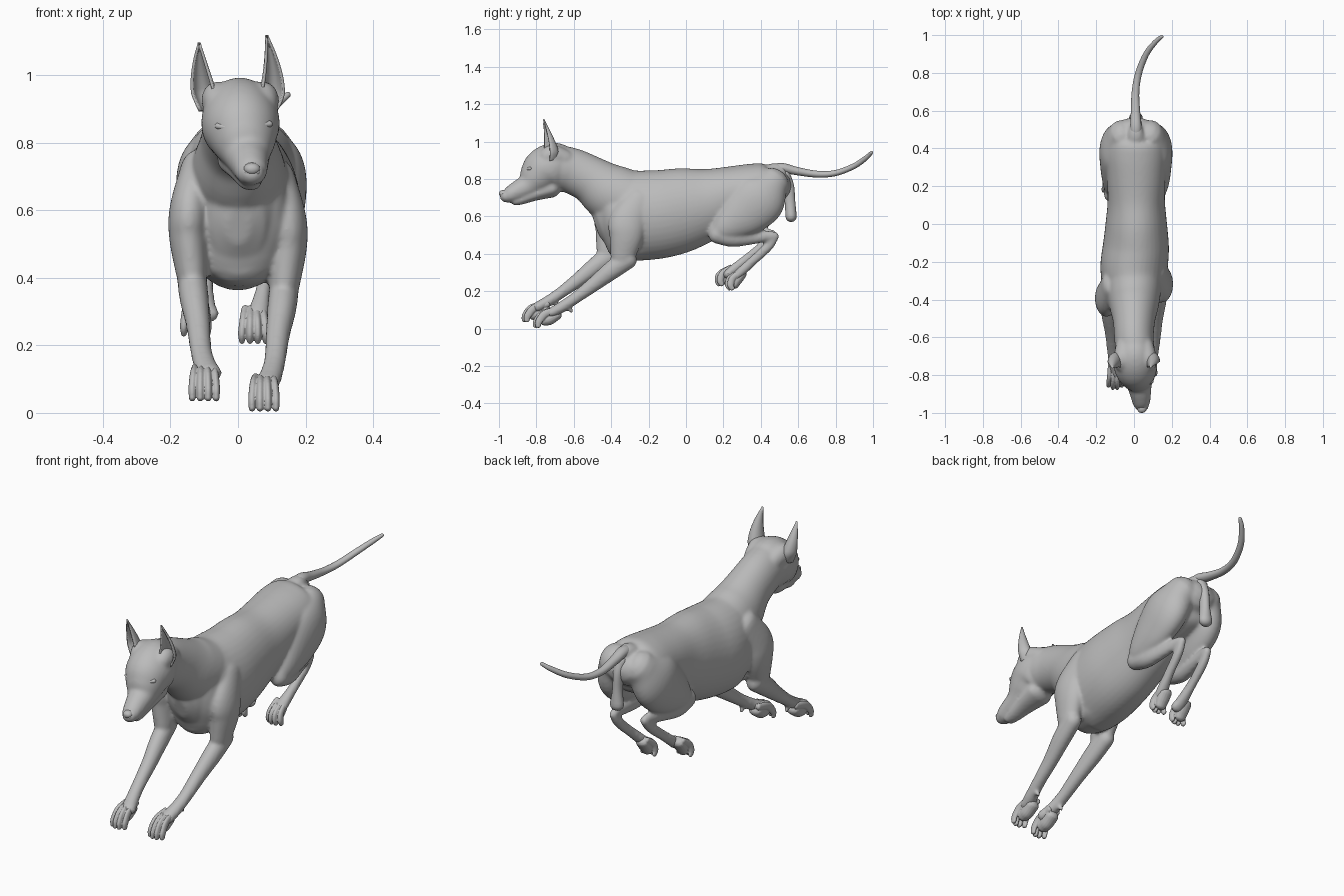
import bpy, bmesh, math
from mathutils import Vector

coat = bpy.data.materials.new("grey_coat")
coat.diffuse_color = (0.5, 0.5, 0.5, 1)
MID = 0.01  # x of the body's mid plane


def spline(rows, steps=5):
    """Catmull-Rom through rows of (x, y, z, half_width, half_height)."""
    rows = [Vector(r) for r in rows]
    p = [rows[0] * 2 - rows[1]] + rows + [rows[-1] * 2 - rows[-2]]
    out = []
    for i in range(1, len(p) - 2):
        a, b, c, d = p[i - 1:i + 3]
        for k in range(steps):
            t = k / steps
            out.append(0.5 * (2 * b + (c - a) * t + (2 * a - 5 * b + 4 * c - d) * t * t
                              + (3 * b - a - 3 * c + d) * t ** 3))
    return out + [rows[-1]]


def tube(bm, rows, n=40):
    """Oval tube with rounded ends."""
    pts = spline(rows)
    pos = [Vector(p[:3]) for p in pts]
    rings = []
    for i, p in enumerate(pts):
        t = (pos[min(i + 1, len(pos) - 1)] - pos[max(i - 1, 0)]).normalized()
        rings.append((pos[i], t, max(p[3], 0.002), max(p[4], 0.002)))

    def cap(ring, sign):
        c, t, w, h = ring
        r = min(w, h)
        return [(c + t * sign * r * math.sin(a), t, w * math.cos(a), h * math.cos(a))
                for a in (0.45, 0.9, 1.3)]
    rings = cap(rings[0], -1)[::-1] + rings + cap(rings[-1], 1)
    loops = []
    for c, t, w, h in rings:
        s = Vector((1, 0, 0))
        s = (s - t * s.dot(t)).normalized()
        u = s.cross(t)
        loops.append([bm.verts.new(c + s * w * math.cos(a) + u * h * math.sin(a))
                      for a in (2 * math.pi * k / n for k in range(n))])
    for a, b in zip(loops, loops[1:]):
        for k in range(n):
            bm.faces.new((a[k], a[(k + 1) % n], b[(k + 1) % n], b[k]))
    bm.faces.new(loops[0][::-1])
    bm.faces.new(loops[-1])


def finish(bm, name):
    bmesh.ops.recalc_face_normals(bm, faces=bm.faces)
    me = bpy.data.meshes.new(name)
    bm.to_mesh(me)
    bm.free()
    me.materials.append(coat)
    me.shade_smooth()
    ob = bpy.data.objects.new(name, me)
    bpy.context.collection.objects.link(ob)
    return ob


def part(name, *tubes, n=16):
    bm = bmesh.new()
    for rows in tubes:
        tube(bm, rows, n)
    return finish(bm, name)


def blend(ob, voxel, smooth):
    """Fuse overlapping tubes into one soft skin."""
    mod = ob.modifiers.new("blend", 'REMESH')
    mod.mode = 'VOXEL'
    mod.voxel_size = voxel
    mod.use_smooth_shade = True
    mod = ob.modifiers.new("soften", 'SMOOTH')
    mod.factor = 0.5
    mod.iterations = smooth


def place(rows, side, dx=0.0, dy=0.0, dz=0.0):
    return [(MID + side * (x - MID) + dx, y + dy, z + dz, w, h) for x, y, z, w, h in rows]


# Torso from rump to chest, breast, brisket, neck, skull, muzzle and jaw
torso = [(.012, .475, .765, .125, .09), (.01, .44, .757, .15, .128), (.01, .37, .742, .16, .142),
         (.012, .25, .715, .155, .155), (.012, .12, .67, .152, .192), (.012, 0, .64, .163, .222),
         (.01, -.12, .615, .175, .235), (0, -.23, .605, .178, .24), (0, -.32, .603, .165, .238),
         (0, -.365, .59, .13, .20)]
breast = [(0, -.35, .75, .12, .10), (0, -.372, .66, .14, .105), (0, -.364, .56, .15, .10),
          (0, -.345, .47, .13, .09)]
brisket = [(.003, -.355, .445, .10, .07), (.003, -.27, .435, .115, .066), (.005, -.17, .45, .10, .066)]
neck = [(0, -.20, .68, .13, .16), (0, -.31, .69, .145, .16), (0, -.41, .73, .135, .155),
        (0, -.51, .797, .112, .127), (0, -.60, .84, .104, .122), (.005, -.67, .86, .105, .12)]
head = [(0, -.64, .862, .095, .11), (.005, -.70, .866, .113, .128), (.01, -.76, .845, .114, .12),
        (.02, -.81, .797, .092, .095), (.028, -.85, .76, .068, .066),
        (.035, -.905, .733, .055, .054), (.04, -.95, .712, .046, .042), (.042, -.962, .708, .038, .034)]
jaw = [(.012, -.72, .75, .075, .05), (.025, -.81, .718, .056, .035),
       (.034, -.88, .688, .04, .025), (.038, -.915, .674, .03, .016)]

# Limb paths for the right side; the left side is mirrored and shifted
shoulder = [(.12, -.24, .69, .05, .08), (.143, -.31, .57, .06, .10),
            (.147, -.32, .49, .057, .09), (.137, -.34, .38, .046, .065)]
forearm = [(.137, -.31, .375, .044, .055), (.13, -.40, .31, .043, .05), (.118, -.50, .232, .036, .039),
           (.11, -.60, .158, .032, .031), (.098, -.67, .112, .034, .03), (.084, -.72, .085, .038, .028)]
thigh = [(.085, .468, .78, .075, .088), (.116, .40, .70, .085, .14), (.125, .31, .62, .074, .13),
         (.13, .22, .55, .056, .085), (.125, .17, .515, .043, .05)]
shank = [(.125, .165, .505, .045, .05), (.12, .25, .485, .042, .048), (.105, .36, .487, .03, .036),
         (.095, .44, .495, .023, .028), (.09, .475, .492, .021, .026)]
foot = [(.09, .475, .495, .021, .024), (.085, .44, .44, .023, .026), (.075, .36, .365, .023, .025),
        (.062, .295, .305, .031, .026), (.052, .27, .28, .037, .024)]

bm = bmesh.new()
for rows in (torso, breast, brisket, neck, head, jaw):
    tube(bm, rows)
for side in (1, -1):
    front = dict(dx=0, dy=0, dz=0) if side > 0 else dict(dx=-.02, dy=-.075, dz=.03)
    for rows in (shoulder, forearm):
        tube(bm, place(rows, side, **front))
    # Carpal pad behind the wrist
    tube(bm, place([(.106, -.63, .12, .012, .015), (.106, -.612, .092, .012, .012)], side, **front))
    # Corners of the flat skull, leading into the ear bases
    tube(bm, [(.004 + side * .055, -.645, .905, .045, .05), (.006 + side * .066, -.71, .928, .048, .054),
              (.008 + side * .066, -.74, .918, .045, .05)])
    tube(bm, place(thigh, side))
    lean = 0 if side > 0 else -1
    for rows in (shank, foot):
        # The left hind foot hangs further out and forward
        tube(bm, [(x + lean * (.55 - z) * .22, y + lean * (.55 - z) * .18, z - lean * .01, w, h)
                  for x, y, z, w, h in place(rows, side)])
# Root of the tail
tube(bm, [(.01, .40, .825, .06, .035), (.01, .47, .85, .045, .035), (.01, .52, .852, .03, .025)])
blend(finish(bm, "body"), 0.008, 10)

# Paws: four toes and a pad each
for side, tag in ((1, "right"), (-1, "left")):
    fx, fy, fz = (.077, 0, -.008) if side > 0 else (-.10, -.06, .022)
    hx, hy, hz = (.047, 0, -.014) if side > 0 else (-.125, -.055, .008)
    fore, hind = [], []
    for k in (-1.5, -.5, .5, 1.5):
        m = .012 * (1.5 - abs(k))  # middle toes reach further
        fore.append([(fx + k * .017, -.68, .11, .012, .016), (fx + k * .021, -.75 - m, .09, .0115, .02),
                     (fx + k * .0235, -.785 - m, .05, .0115, .019), (fx + k * .0235, -.792 - m, .022, .01, .015)])
        hind.append([(hx + k * .017, hy + .295, hz + .32, .012, .015),
                     (hx + k * .021, hy + .25 - m, hz + .285, .0115, .018),
                     (hx + k * .0235, hy + .238 - m, hz + .25, .0115, .018),
                     (hx + k * .0235, hy + .247 - m, hz + .228, .009, .014)])
    fore = [[(x, y + fy, z + fz, w, h) for x, y, z, w, h in r] for r in fore]
    fore.append([(fx, -.69 + fy, .08 + fz, .034, .026), (fx, -.73 + fy, .06 + fz, .034, .032),
                 (fx, -.755 + fy, .052 + fz, .03, .028)])
    hind.append([(hx, .30 + hy, .305 + hz, .034, .024), (hx, .275 + hy, .275 + hz, .034, .027),
                 (hx, .262 + hy, .25 + hz, .03, .022)])
    for name, rows in (("front_paw_", fore), ("hind_paw_", hind)):
        blend(part(name + tag, *rows), 0.003, 3)

# Tail
part("tail", [(.01, .44, .845, .03, .025), (.01, .51, .86, .03, .026), (.008, .59, .843, .025, .022),
              (.008, .70, .826, .02, .018), (.025, .80, .832, .018, .016), (.065, .90, .87, .016, .015),
              (.115, .965, .915, .013, .013), (.147, .992, .942, .009, .009)])

# Hanging parts under the tail
part("under_tail", [(.01, .53, .82, .032, .028), (.01, .548, .76, .025, .03),
                    (.01, .556, .68, .024, .028), (.01, .562, .60, .036, .03)])

# Nose pad with nostril wings
part("nose", [(.04, -.955, .724, .027, .02), (.042, -.982, .722, .024, .018)],
     [(.026, -.965, .717, .012, .012), (.028, -.982, .714, .01, .01)],
     [(.058, -.965, .717, .012, .012), (.056, -.982, .714, .01, .01)])

# Eyes
part("eyes", [(-.058, -.843, .85, .012, .01), (-.034, -.857, .846, .011, .009)],
     [(.07, -.847, .852, .011, .009), (.092, -.833, .856, .012, .01)], n=12)

# Ears: curved sheets open to the front and slightly outward
for side, tag, tip_x, tip_z in ((1, "right", .085, 1.118), (-1, "left", -.115, 1.095)):
    bm = bmesh.new()
    base = Vector((.088 if side > 0 else -.088, -.735, .895))
    mid = Vector((.103 if side > 0 else -.108, -.738, .99))
    tip = Vector((tip_x, -.762, tip_z))
    yaw = side * 0.45
    grid = []
    for j in range(15):
        v = j / 14
        c = base * (1 - v) ** 2 + (mid * 2 - (base + tip) / 2) * 2 * v * (1 - v) + tip * v * v
        w = .04 * min(1, .65 + 1.2 * v) * max(1 - v ** 2.0, .02)
        depth = 1.1 + .5 * (1 - v)
        row = []
        for i in range(11):
            a = (i / 5 - 1) * 1.75
            x, y = w * math.sin(a), w * depth * math.cos(a)
            row.append(bm.verts.new(c + Vector((x * math.cos(yaw) - y * math.sin(yaw) * .5,
                                                x * math.sin(yaw) + y * math.cos(yaw), 0))))
        grid.append(row)
    for a, b in zip(grid, grid[1:]):
        for i in range(10):
            bm.faces.new((a[i], a[i + 1], b[i + 1], b[i]))
    ear = finish(bm, "ear_" + tag)
    mod = ear.modifiers.new("thickness", 'SOLIDIFY')
    mod.thickness = 0.008
    mod.offset = 0
